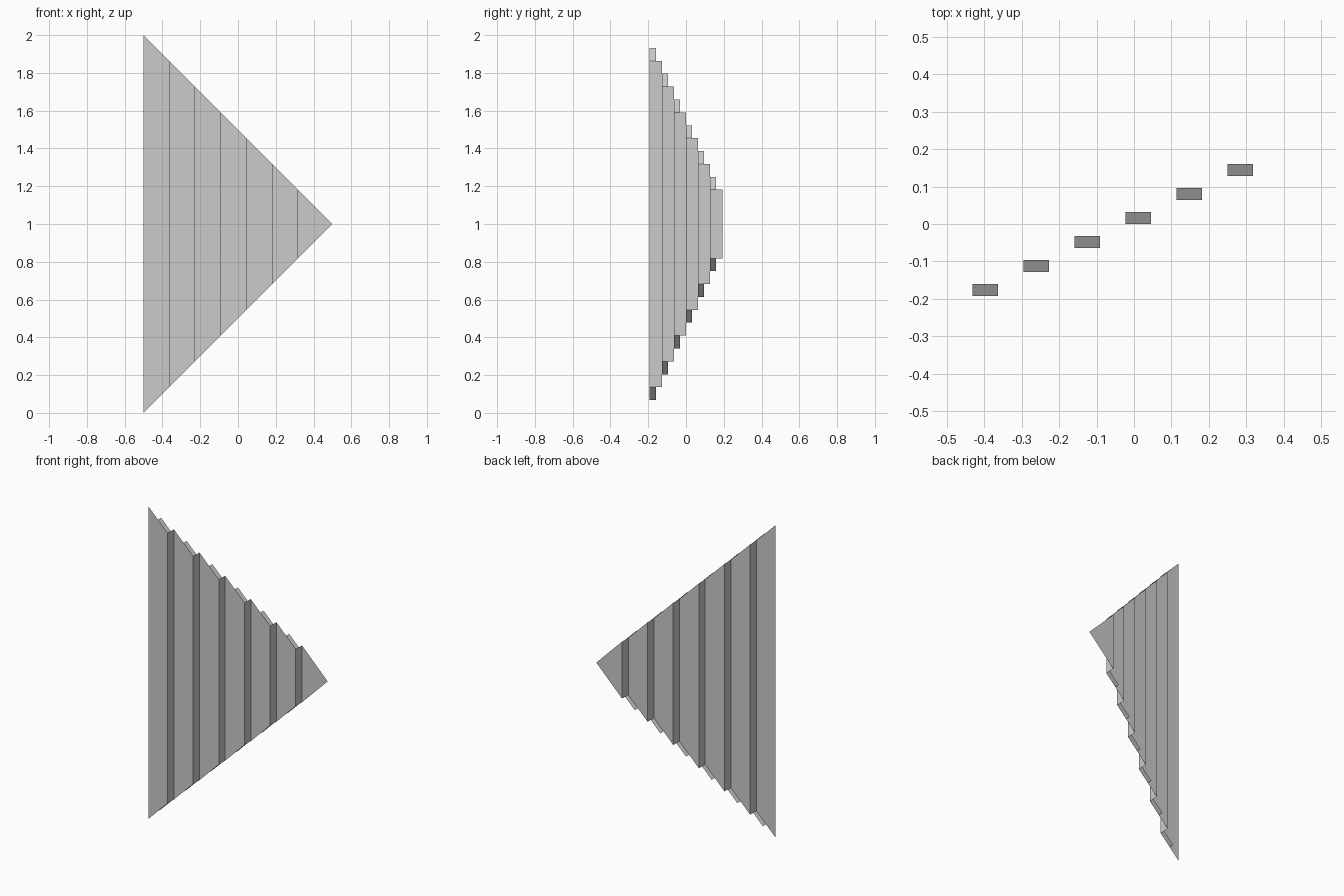
import bpy, bmesh

if "Cube" in bpy.data.objects:
    bpy.data.objects.remove(bpy.data.objects["Cube"])

STEPS = 6
PITCH = 3 / 22        # panel width in x
RISE = 0.064          # set-back of each panel in y
Y0 = -STEPS * RISE / 2


def half_height(x):
    """Half height of the triangle outline at x."""
    return 0.5 - x


def build(name, quads):
    bm = bmesh.new()
    for pts in quads:
        bm.faces.new([bm.verts.new(p) for p in pts])
    bmesh.ops.remove_doubles(bm, verts=bm.verts, dist=1e-4)
    mesh = bpy.data.meshes.new(name)
    bm.to_mesh(mesh)
    bm.free()
    obj = bpy.data.objects.new(name, mesh)
    bpy.context.collection.objects.link(obj)
    return obj


sheet, tabs = [], []
for i in range(STEPS + 1):
    x0 = -0.5 + i * PITCH
    x1 = x0 + PITCH
    y = Y0 + i * RISE
    h0 = half_height(x0)

    # Pointed last panel
    if i == STEPS:
        sheet.append([(x0, y, 1 - h0), (0.5, y, 1), (x0, y, 1 + h0)])
        break

    # Flat panel facing the front, then the riser to the next panel
    h1 = half_height(x1)
    sheet.append([(x0, y, 1 - h0), (x1, y, 1 - h1), (x1, y, 1 + h1), (x0, y, 1 + h0)])
    yn = y + RISE
    sheet.append([(x1, y, 1 - h1), (x1, yn, 1 - h1), (x1, yn, 1 + h1), (x1, y, 1 + h1)])

    # Small sloping tabs behind the panel, top and bottom
    xm, ym = x1 - PITCH / 2, y + RISE / 2
    hm = half_height(xm)
    top = [(xm, y, 1 + hm), (x1, y, 1 + h1), (x1, ym, 1 + h1), (xm, ym, 1 + hm)]
    tabs.append(top)
    tabs.append([(px, py, 2 - pz) for px, py, pz in reversed(top)])

build("stepped_triangle_sheet", sheet)
build("edge_tabs", tabs)
